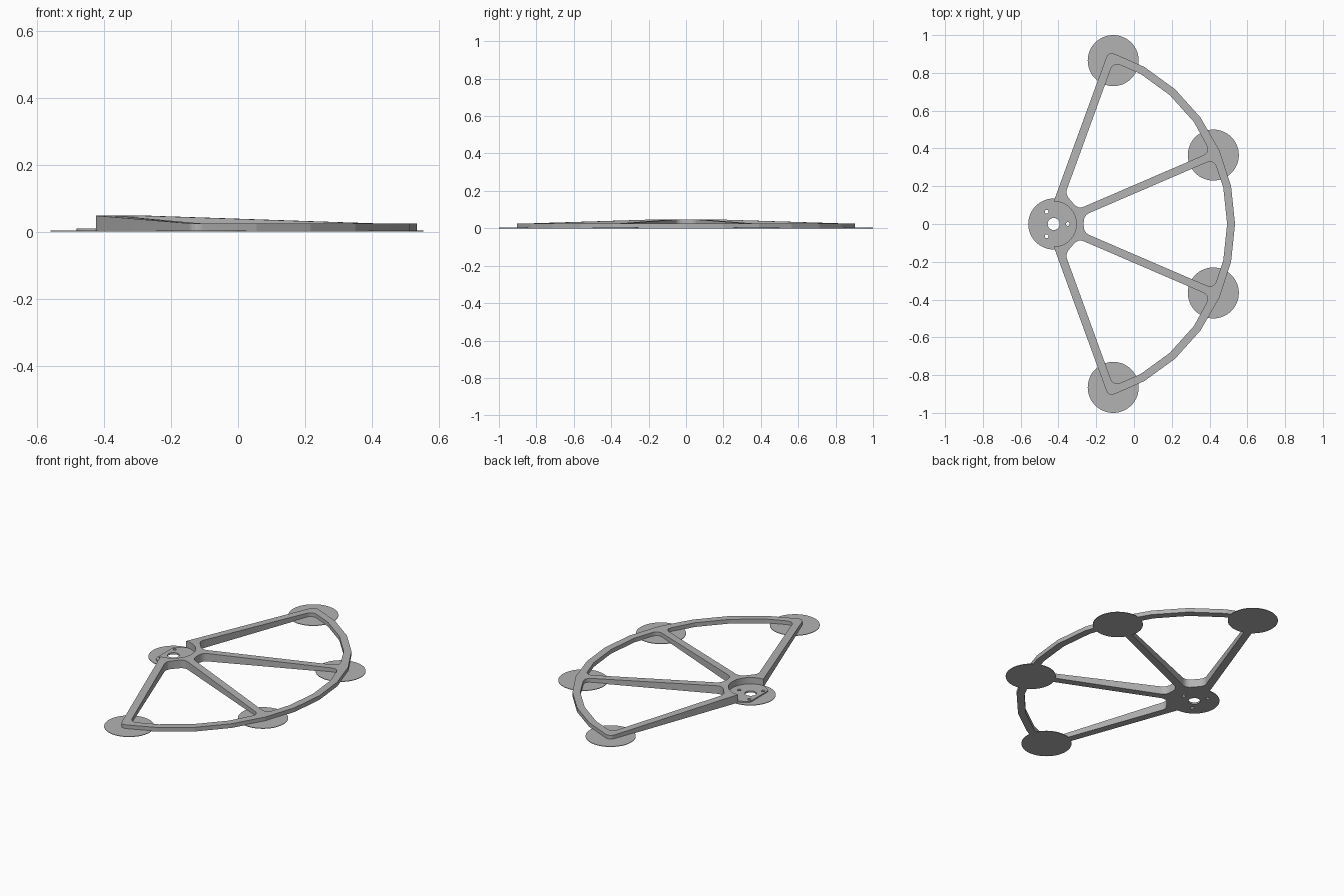
import bpy, bmesh
from math import radians, cos, sin
from mathutils import Vector

cube = bpy.data.objects.get("Cube")
if cube:
    bpy.data.objects.remove(cube)

HUB_X = -0.425
DISC_R = 0.135
RIM_OUT, RIM_IN = 0.96, 0.918
HUB_TOP, RIM_TOP = 0.048, 0.025

grey = bpy.data.materials.new("light grey plastic")
grey.use_nodes = True
colour = (0.45, 0.45, 0.45, 1)
grey.diffuse_color = colour
grey.node_tree.nodes["Principled BSDF"].inputs["Base Color"].default_value = colour


def polar(r, deg, centre=(0, 0)):
    a = radians(deg)
    return Vector((centre[0] + r * cos(a), centre[1] + r * sin(a)))


def circle(r, centre=(0, 0), n=64):
    return [polar(r, 360 * i / n, centre) for i in range(n)]


def along(deg, t, offset):
    """Point at distance t along a spoke, shifted sideways."""
    return polar(t, deg) + polar(offset, deg + 90)


def flip(points):
    return [Vector((p.x, -p.y)) for p in reversed(points)]


def rounded(corners, steps=6):
    """Round each (point, size) corner of a closed outline."""
    result = []
    for i, (p, size) in enumerate(corners):
        if not size:
            result.append(p)
            continue
        a = p + (corners[i - 1][0] - p).normalized() * size
        b = p + (corners[(i + 1) % len(corners)][0] - p).normalized() * size
        for k in range(steps + 1):
            t = k / steps
            result.append(a * (1 - t) ** 2 + p * 2 * t * (1 - t) + b * t * t)
    return result


def plate(name, loops, height, centre=(HUB_X, 0)):
    """Flat-bottomed plate with holes; height maps a point to its top z."""
    bm = bmesh.new()
    edges = []
    for loop in loops:
        vs = [bm.verts.new((p.x, p.y, 0)) for p in loop]
        edges += [bm.edges.new((vs[i - 1], vs[i])) for i in range(len(vs))]
    bmesh.ops.triangle_fill(bm, edges=edges, use_beauty=True, normal=(0, 0, 1))
    top = bmesh.ops.extrude_face_region(bm, geom=bm.faces[:], use_keep_orig=True)
    for v in top["geom"]:
        if isinstance(v, bmesh.types.BMVert):
            v.co.z = height(v.co)
    bmesh.ops.recalc_face_normals(bm, faces=bm.faces[:])
    mesh = bpy.data.meshes.new(name)
    bm.to_mesh(mesh)
    bm.free()
    mesh.materials.append(grey)
    obj = bpy.data.objects.new(name, mesh)
    obj.location = (*centre, 0)
    bpy.context.collection.objects.link(obj)
    obj.select_set(True)
    bpy.context.view_layer.objects.active = obj
    bpy.ops.object.shade_smooth_by_angle(angle=radians(10))
    obj.select_set(False)


def frame_height(co):
    t = (co.xy.length - 0.16) / (0.9 - 0.16)
    return HUB_TOP + (RIM_TOP - HUB_TOP) * min(max(t, 0), 1)


# Frame outline: faceted rim, rounded tips, round pocket at the hub
tip = polar(RIM_OUT, 72.4)
rim = [(polar(RIM_OUT, a), 0) for a in range(-60, 61, 12)]
pocket = [(polar(0.12, a), 0) for a in range(90, -91, -6)]
outline = rounded([(Vector((tip.x, -tip.y)), 0.04)] + rim + [(tip, 0.04)] + pocket)

# Openings between the four spokes
side_window = rounded(
    [(along(70, 0.17, -0.003), 0.03), (along(23.3, 0.15, 0.021), 0.035),
     (along(23.3, 0.912, 0.021), 0.045)]
    + [(polar(RIM_IN, a), 0) for a in (36, 48, 60)]
    + [(along(70, 0.914, -0.003), 0.045)])
centre_window = rounded(
    [(along(-23.3, 0.164, 0.021), 0.035), (along(-23.3, 0.914, 0.021), 0.045)]
    + [(polar(RIM_IN, a), 0) for a in (-12, 0, 12)]
    + [(along(23.3, 0.914, -0.021), 0.045), (along(23.3, 0.164, -0.021), 0.035)])
plate("guard_frame", [outline, side_window, flip(side_window), centre_window], frame_height)

# Motor mount: pocket floor with a shaft hole and three screw holes
holes = [circle(0.032, n=32)]
holes += [circle(0.01, polar(0.075, a), 16) for a in (0, 120, 240)]
floor = [(polar(0.12, a), 0) for a in range(-90, 91, 6)]
floor += [(Vector((-0.057, 0.09)), 0.02), (Vector((-0.057, -0.09)), 0.02)]
plate("motor_mount", [rounded(floor)] + holes, lambda co: 0.01)

# Thin round pads under the hub and the spoke ends
plate("hub_pad", [circle(DISC_R)] + holes, lambda co: 0.003)
for side, s in (("left", 1), ("right", -1)):
    for part, x, y in (("outer", -0.11, 0.865), ("inner", 0.42, 0.365)):
        plate(f"{part}_pad_{side}", [circle(DISC_R)], lambda co: 0.003, (x, s * y))
